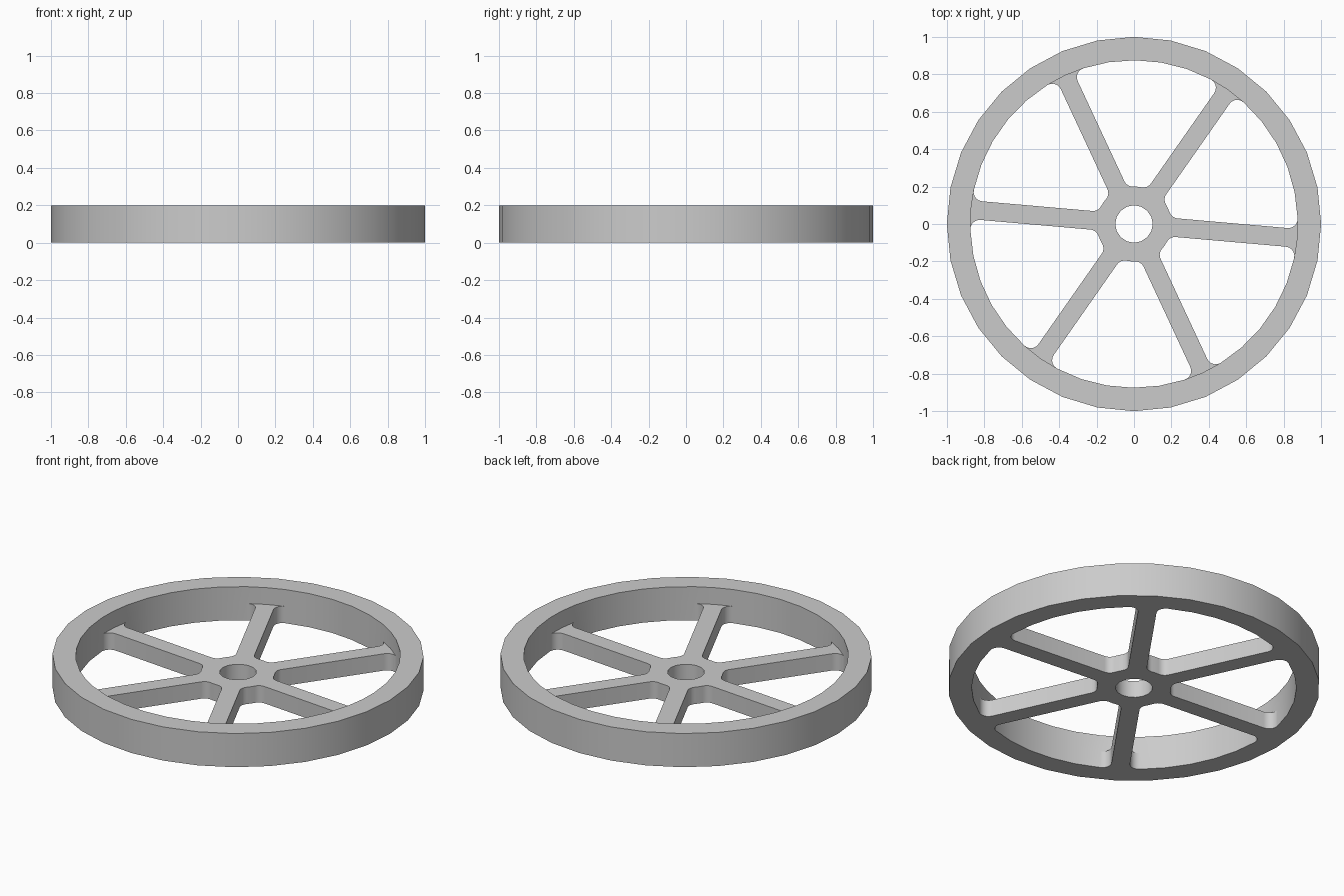
import bpy
import bmesh
from math import asin, cos, sin, pi, radians, sqrt

cube = bpy.data.objects.get("Cube")
if cube:
    bpy.data.objects.remove(cube)

# Main dimensions
RIM_OUT, RIM_IN, HUB, BORE = 1.0, 0.875, 0.2, 0.1
HEIGHT, SPOKE_TOP = 0.2, 0.1
HALF_WIDTH, FILLET = 0.05, 0.05
SPOKES, FIRST_ANGLE = 6, radians(-5)
STEP = 2 * pi / SPOKES


def polar(r, a):
    return complex(r * cos(a), r * sin(a))


def arc(r, a0, a1, n, centre=0):
    return [centre + polar(r, a0 + (a1 - a0) * i / n) for i in range(n + 1)]


def circle(r, n):
    return arc(r, 0, 2 * pi, n)[:-1]


# Opening between two spokes: rounded corners, spoke flanks and hub arc
offset = HALF_WIDTH + FILLET
rim_r, hub_r = RIM_IN - FILLET, HUB + FILLET
rim_a, hub_a = asin(offset / rim_r), asin(offset / hub_r)
rim_c = complex(sqrt(rim_r ** 2 - offset ** 2), offset)
hub_c = complex(sqrt(hub_r ** 2 - offset ** 2), offset)
flank = arc(FILLET, rim_a, -pi / 2, 5, rim_c) + arc(FILLET, -pi / 2, hub_a - pi, 5, hub_c)
mirrored = [p.conjugate() * polar(1, STEP) for p in reversed(flank)]
pocket = flank + [polar(HUB, STEP / 2)] + mirrored
window_arc = arc(RIM_IN, STEP - rim_a, rim_a, 5)
spoke_end = arc(RIM_IN, -rim_a, rim_a, 2)

bm = bmesh.new()


def wall(points, z0, z1, closed=False):
    pts = points + points[:1] if closed else points
    for p, q in zip(pts, pts[1:]):
        bm.faces.new([bm.verts.new((c.real, c.imag, z))
                      for c, z in ((p, z0), (q, z0), (q, z1), (p, z1))])


def flat(loops, z):
    edges = []
    for loop in loops:
        vs = [bm.verts.new((p.real, p.imag, z)) for p in loop]
        edges += [bm.edges.new((vs[i - 1], vs[i])) for i in range(len(vs))]
    bmesh.ops.triangle_fill(bm, edges=edges, use_beauty=True)


# Walls of the rim, the bore and every opening
outer, bore = circle(RIM_OUT, 32), circle(BORE, 16)
wall(outer, 0, HEIGHT, True)
wall(bore, 0, SPOKE_TOP, True)
windows, spider, rim_inner = [], [], []
for k in range(SPOKES):
    turn = polar(1, FIRST_ANGLE + k * STEP)
    side, back, end = ([p * turn for p in pts] for pts in (pocket, window_arc, spoke_end))
    wall(side, 0, SPOKE_TOP)
    wall(back, 0, SPOKE_TOP)
    wall(back, SPOKE_TOP, HEIGHT)
    wall(end, SPOKE_TOP, HEIGHT)
    windows.append(side + back[1:-1])
    spider += end[:-1] + side[:-1]
    rim_inner += end[:-1] + back[::-1][:-1]

# Underside, recessed spoke face and rim top
flat([outer, bore] + windows, 0)
flat([spider, bore], SPOKE_TOP)
flat([outer, rim_inner], HEIGHT)
bmesh.ops.remove_doubles(bm, verts=bm.verts[:], dist=0.0001)
bmesh.ops.recalc_face_normals(bm, faces=bm.faces[:])

mesh = bpy.data.meshes.new("spoked_wheel")
bm.to_mesh(mesh)
bm.free()
wheel = bpy.data.objects.new("spoked_wheel", mesh)
bpy.context.collection.objects.link(wheel)

# Plain grey material
grey = bpy.data.materials.new("light_grey")
grey.use_nodes = True
colour = (0.6, 0.6, 0.6, 1)
grey.diffuse_color = colour
grey.node_tree.nodes["Principled BSDF"].inputs["Base Color"].default_value = colour
mesh.materials.append(grey)

bpy.ops.object.select_all(action="DESELECT")
wheel.select_set(True)
bpy.context.view_layer.objects.active = wheel
bpy.ops.object.shade_smooth_by_angle(angle=radians(30))
